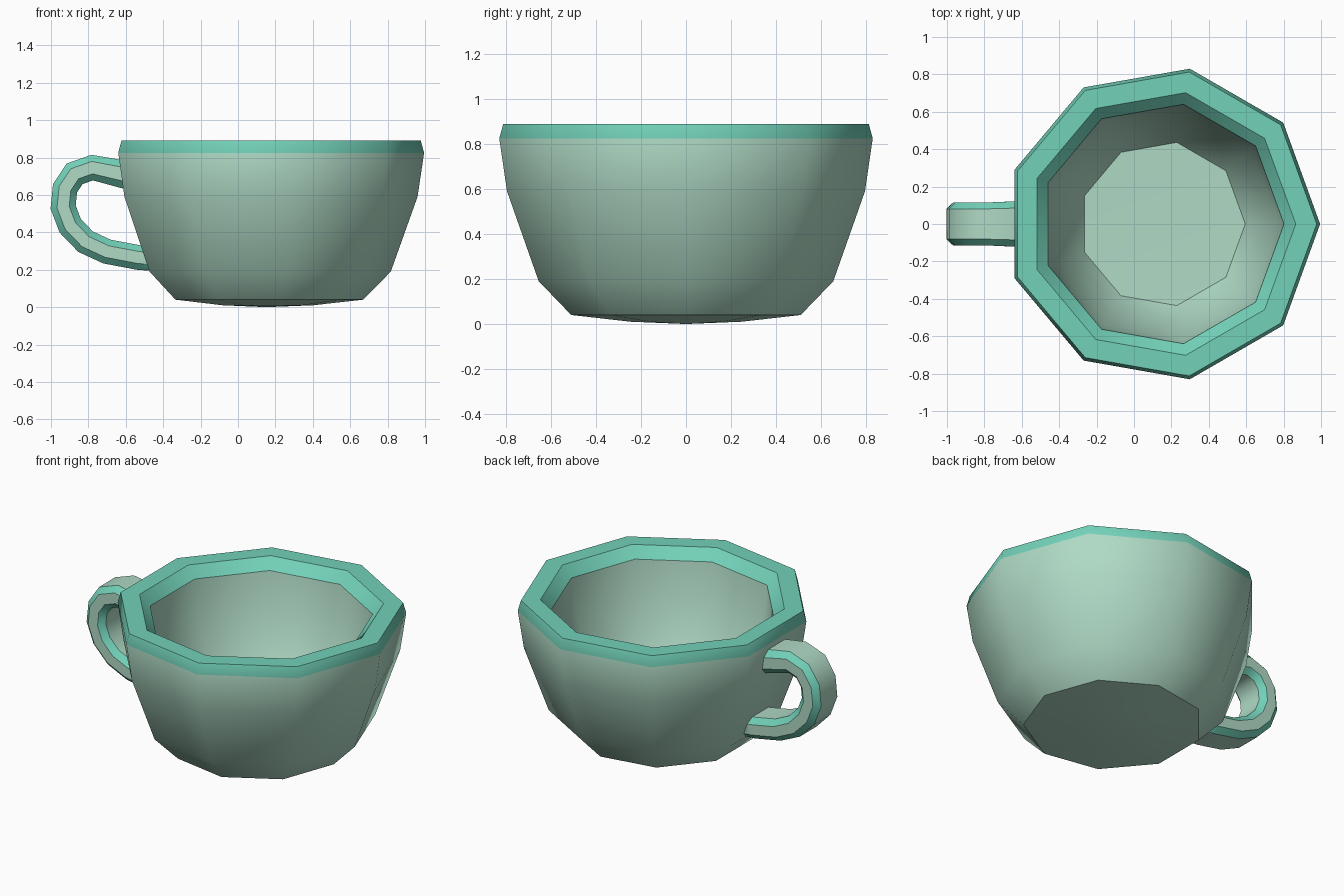
import bpy, bmesh, math
from mathutils import Vector

if "Cube" in bpy.data.objects:
    bpy.data.objects.remove(bpy.data.objects["Cube"])


def material(name, rgb):
    m = bpy.data.materials.new(name)
    m.diffuse_color = (*rgb, 1)
    m.use_nodes = True
    m.node_tree.nodes["Principled BSDF"].inputs["Base Color"].default_value = m.diffuse_color
    return m


sage = material("sage green", (0.43, 0.70, 0.56))
teal = material("teal trim", (0.17, 0.64, 0.485))


def finish(bm, name):
    bmesh.ops.recalc_face_normals(bm, faces=bm.faces)
    for f in bm.faces:
        f.smooth = True
    me = bpy.data.meshes.new(name)
    bm.to_mesh(me)
    bm.free()
    me.materials.append(sage)
    me.materials.append(teal)
    ob = bpy.data.objects.new(name, me)
    bpy.context.collection.objects.link(ob)
    return ob


def bridge(bm, a, b, colour):
    # quads between two closed loops, one colour index per side
    n = len(a)
    for i in range(n):
        j = (i + 1) % n
        f = bm.faces.new((a[i], a[j], b[j], b[i]))
        f.material_index = colour(i)


def sharpen(bm, a, b):
    e = bm.edges.get((a, b))
    if e:
        e.smooth = False


# Cup body: nine-sided lathe, outside bottom -> rim -> inside floor
SIDES, CX = 9, 0.152
profile = [(0.25, 0.01), (0.518, 0.04), (0.665, 0.19), (0.808, 0.59),
           (0.843, 0.825), (0.825, 0.89), (0.713, 0.89), (0.65, 0.825),
           (0.622, 0.62), (0.51, 0.31), (0.443, 0.21)]
rim_bands, sharp_rings = (4, 5, 6), (1, 5, 6, 7, 10)
bm = bmesh.new()
rings = [[bm.verts.new((CX + r * math.cos(2 * math.pi * i / SIDES),
                        r * math.sin(2 * math.pi * i / SIDES), z))
          for i in range(SIDES)] for r, z in profile]
for k in range(len(rings) - 1):
    bridge(bm, rings[k], rings[k + 1], lambda i: int(k in rim_bands))
for ring, z in ((rings[0], 0.0), (rings[-1], 0.2)):
    centre = bm.verts.new((CX, 0, z))
    for i in range(SIDES):
        bm.faces.new((ring[i], ring[(i + 1) % SIDES], centre))
for k in sharp_rings:
    for i in range(SIDES):
        sharpen(bm, rings[k][i], rings[k][(i + 1) % SIDES])
finish(bm, "cup_body")

# Handle: chamfered rectangle swept along a curved path, chamfers in teal
path = [(-0.53, 0.69), (-0.62, 0.712), (-0.78, 0.746), (-0.873, 0.713),
        (-0.925, 0.635), (-0.935, 0.535), (-0.897, 0.435), (-0.815, 0.35),
        (-0.70, 0.297), (-0.53, 0.265), (-0.42, 0.258)]
W, T, C = 0.115, 0.066, 0.034
section = [(W, T - C), (W - C, T), (C - W, T), (-W, T - C),
           (-W, C - T), (C - W, -T), (W - C, -T), (W, C - T)]
pts = [Vector(p) for p in path]
bm = bmesh.new()
loops = []
for k, p in enumerate(pts):
    d0 = (p - pts[max(k - 1, 0)]).normalized()
    d1 = (pts[min(k + 1, len(pts) - 1)] - p).normalized()
    t = (d0 + d1).normalized()
    stretch = 1 / max(t.dot(d1), t.dot(d0), 0.5)   # keep thickness at bends
    nrm = Vector((t.y, -t.x)) * stretch
    flare = 1.12 if k < 2 else 1.0
    loops.append([bm.verts.new((p.x + nrm.x * v * flare, u * (1.06 if k < 2 else 1),
                                p.y + nrm.y * v * flare)) for u, v in section])
for a, b in zip(loops, loops[1:]):
    bridge(bm, a, b, lambda i: int(i % 2 == 0))
    for i in range(8):
        sharpen(bm, a[i], b[i])
bm.faces.new(loops[0])
bm.faces.new(loops[-1])
finish(bm, "handle")
